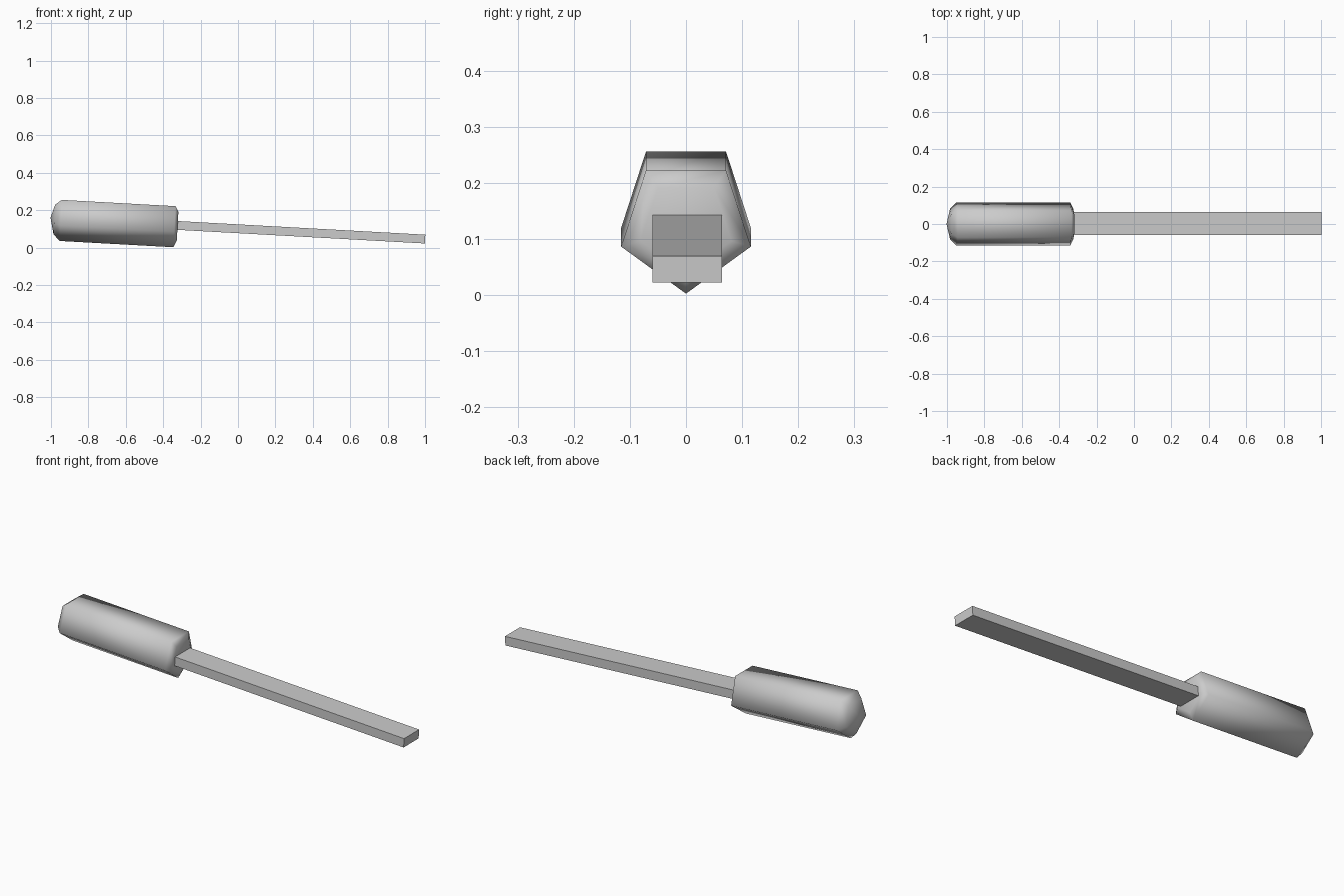
import bpy
import bmesh
from math import sin, cos, pi, radians
from mathutils import Matrix

cube = bpy.data.objects.get("Cube")
if cube:
    bpy.data.objects.remove(cube)

# One plain grey for the whole tool
grey = bpy.data.materials.new("light grey")
grey.use_nodes = True
colour = (0.6, 0.6, 0.6, 1)
grey.diffuse_color = colour
grey.node_tree.nodes["Principled BSDF"].inputs["Base Color"].default_value = colour

# The long axis dips slightly towards +x
TILT = Matrix.Translation((0, 0, 0.105)) @ Matrix.Rotation(radians(3.15), 4, "Y")


def add_part(name, bm, smooth):
    bmesh.ops.recalc_face_normals(bm, faces=bm.faces)
    for face in bm.faces:
        face.smooth = smooth
    bm.transform(TILT)
    mesh = bpy.data.meshes.new(name)
    bm.to_mesh(mesh)
    bm.free()
    mesh.materials.append(grey)
    obj = bpy.data.objects.new(name, mesh)
    bpy.context.collection.objects.link(obj)
    return obj


# Handle: five-sided grip, point down, with a pointed butt and a chamfered collar
SIDES, RADIUS = 5, 0.1215
bm = bmesh.new()
rings = []
for x, scale in ((-0.983, 0.72), (-0.949, 1), (-0.34, 1), (-0.323, 0.7)):
    angles = [2 * pi * i / SIDES for i in range(SIDES)]
    rings.append([bm.verts.new((x, RADIUS * scale * sin(a), -RADIUS * scale * cos(a)))
                  for a in angles])
for a, b in zip(rings, rings[1:]):
    for i in range(SIDES):
        j = (i + 1) % SIDES
        bm.faces.new((a[i], a[j], b[j], b[i]))
tip = bm.verts.new((-1.004, 0, 0))
for i in range(SIDES):
    bm.faces.new((tip, rings[0][i], rings[0][(i + 1) % SIDES]))
bm.faces.new(rings[-1])
add_part("handle", bm, True)

# Shaft: flat rectangular bar starting just inside the collar
START, END = -0.33, 1.002
bm = bmesh.new()
bmesh.ops.create_cube(bm, size=1)
bmesh.ops.scale(bm, vec=(END - START, 0.124, 0.047), verts=bm.verts)
bmesh.ops.translate(bm, vec=((START + END) / 2, 0.002, -0.004), verts=bm.verts)
add_part("shaft", bm, False)
